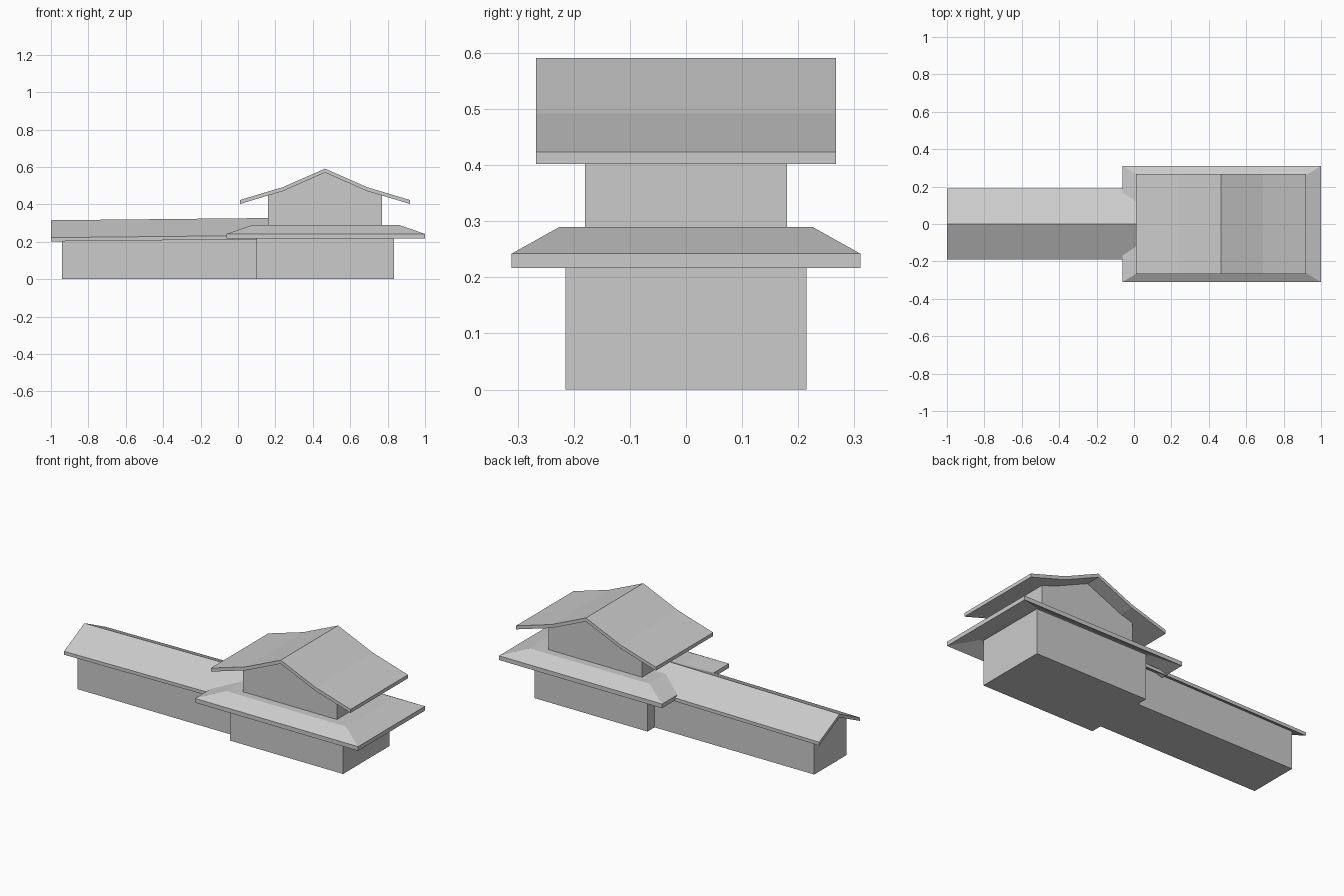
import bpy, bmesh

if "Cube" in bpy.data.objects:
    bpy.data.objects.remove(bpy.data.objects["Cube"])


def loft(name, rings):
    """Skin a list of equal-length vertex rings and cap both ends."""
    bm = bmesh.new()
    vs = [[bm.verts.new(p) for p in r] for r in rings]
    n = len(rings[0])
    for a, b in zip(vs, vs[1:]):
        for i in range(n):
            j = (i + 1) % n
            bm.faces.new((a[i], a[j], b[j], b[i]))
    bm.faces.new(vs[0])
    bm.faces.new(vs[-1])
    bmesh.ops.recalc_face_normals(bm, faces=bm.faces)
    me = bpy.data.meshes.new(name)
    bm.to_mesh(me)
    bm.free()
    ob = bpy.data.objects.new(name, me)
    bpy.context.collection.objects.link(ob)
    return ob


def rect(x0, x1, y, z):
    return [(x0, -y, z), (x1, -y, z), (x1, y, z), (x0, y, z)]


def mirrored(half):
    """Half profile from centre outwards -> full profile, left to right."""
    return [(-u, z) for u, z in reversed(half[1:])] + half


def slab(half, t):
    """Closed roof section of vertical thickness t."""
    top = mirrored(half)
    return top + [(u, z - t) for u, z in reversed(top)]


def along_x(profile, x, dz=0):
    return [(x, u, z + dz) for u, z in profile]


def along_y(profile, y, cx):
    return [(cx + u, y, z) for u, z in profile]


# Ground floor of the main block
loft("main_walls", [rect(0.10, 0.835, 0.215, 0), rect(0.10, 0.835, 0.215, 0.275)])

# Skirt roof: thin sloping shell around the main block
loft("skirt_roof", [
    rect(0.085, 0.855, 0.222, 0.267),
    rect(-0.062, 1.0, 0.311, 0.217),
    rect(-0.062, 1.0, 0.311, 0.242),
    rect(0.08, 0.86, 0.225, 0.29),
])

# Upper floor with gable following the bent roof
CX = 0.465
gable = mirrored([(0, 0.58), (0.225, 0.485), (0.305, 0.458)]) + [(0.305, 0.28), (-0.305, 0.28)]
loft("upper_walls", [along_y(gable, y, CX) for y in (-0.18, 0.18)])

# Upper roof, slope breaks part way down
upper = slab([(0, 0.591), (0.225, 0.492), (0.455, 0.423)], 0.021)
loft("upper_roof", [along_y(upper, y, CX) for y in (-0.267, 0.267)])

# Long low wing with gabled end
wing = mirrored([(0, 0.303), (0.15, 0.231)]) + [(0.15, 0), (-0.15, 0)]
loft("wing_walls", [along_x(wing, x) for x in (-0.94, 0.12)])

# Wing roof, ridge rising slightly towards the main block
wing_roof = slab([(0, 0.315), (0.19, 0.222)], 0.02)
loft("wing_roof", [along_x(wing_roof, -1.0), along_x(wing_roof, 0.165, 0.012)])
